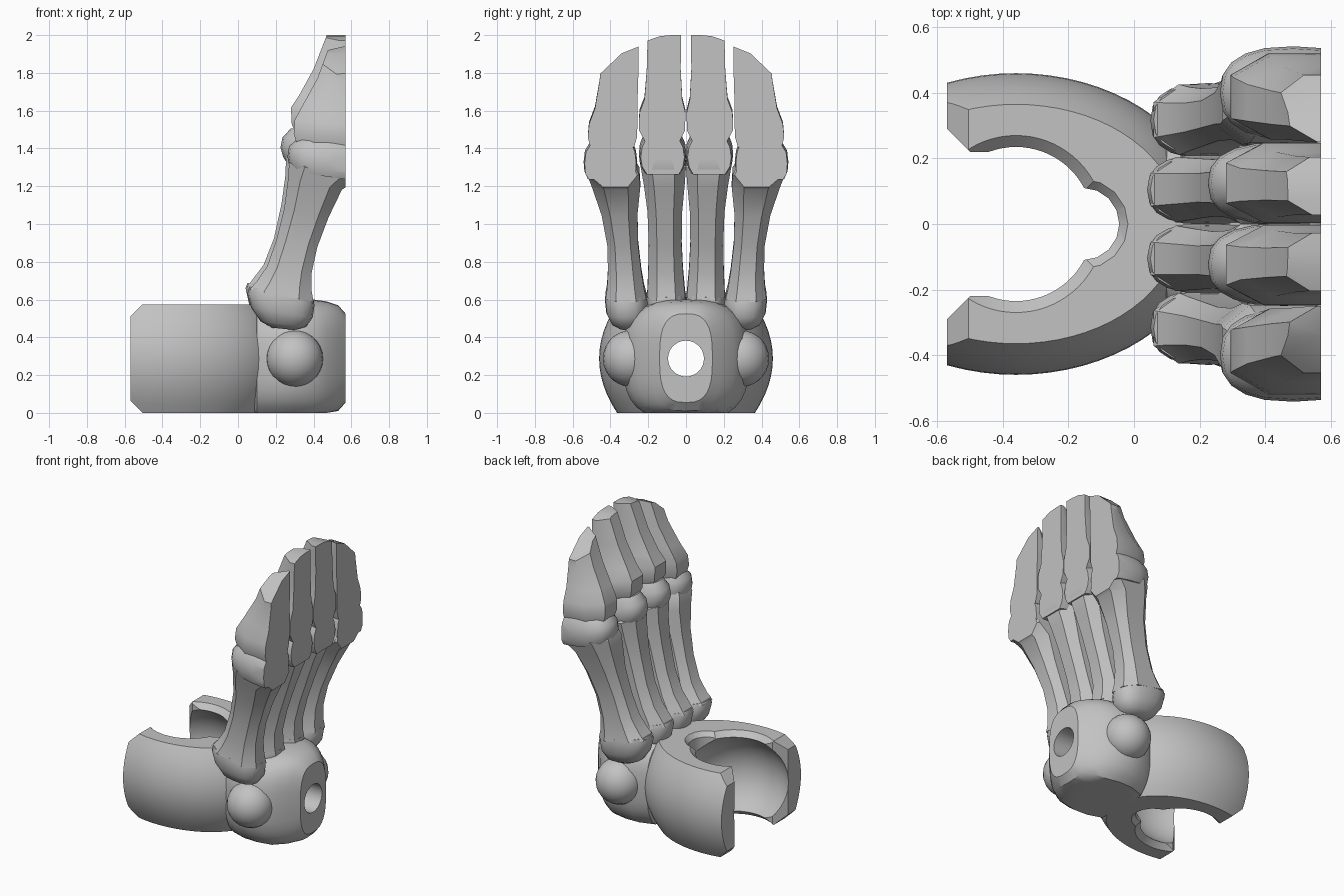
import bpy, bmesh, math
from mathutils import Vector

FRONT = 0.57          # flat cut plane of the toes
MID = 0.2875          # mid height of the heel

bone = bpy.data.materials.new("bone grey")
bone.diffuse_color = (0.54, 0.54, 0.54, 1)


def finish(name, bm, angle=30):
    bmesh.ops.recalc_face_normals(bm, faces=bm.faces[:])
    me = bpy.data.meshes.new(name)
    bm.to_mesh(me)
    bm.free()
    ob = bpy.data.objects.new(name, me)
    bpy.context.collection.objects.link(ob)
    me.materials.append(bone)
    smooth(ob, angle)
    return ob


def smooth(ob, angle=30):
    bpy.ops.object.select_all(action='DESELECT')
    ob.select_set(True)
    bpy.context.view_layer.objects.active = ob
    bpy.ops.object.shade_smooth_by_angle(angle=math.radians(angle))


def loft(rings, closed=False):
    """Skin a list of equal-length point rings; cap the ends unless closed."""
    bm = bmesh.new()
    vs = [[bm.verts.new(p) for p in r] for r in rings]
    n = len(vs[0])
    pairs = list(zip(vs, vs[1:])) + ([(vs[-1], vs[0])] if closed else [])
    for a, b in pairs:
        for i in range(n):
            j = (i + 1) % n
            bm.faces.new((a[i], a[j], b[j], b[i]))
    if not closed:
        bm.faces.new(vs[0])
        bm.faces.new(vs[-1])
    return bm


def slice_off(bm, co, no):
    """Remove everything on the normal side of a plane and cap the cut."""
    geom = bm.verts[:] + bm.edges[:] + bm.faces[:]
    cut = bmesh.ops.bisect_plane(bm, geom=geom, plane_co=co, plane_no=no, clear_outer=True)
    edges = [e for e in cut['geom_cut'] if isinstance(e, bmesh.types.BMEdge)]
    if edges:
        bmesh.ops.contextual_create(bm, geom=edges)


def boolean(ob, cutter, op='DIFFERENCE'):
    m = ob.modifiers.new("cut", 'BOOLEAN')
    m.object, m.operation, m.solver = cutter, op, 'EXACT'
    bpy.ops.object.select_all(action='DESELECT')
    ob.select_set(True)
    bpy.context.view_layer.objects.active = ob
    bpy.ops.object.modifier_apply(modifier=m.name)
    bpy.data.objects.remove(cutter)


def circle(r, n):
    return [(r * math.cos(math.tau * i / n), r * math.sin(math.tau * i / n)) for i in range(n)]


def pin_cutter():
    c = circle(0.095, 32)
    return finish("pin_cutter", loft([[(x, a, MID + b) for a, b in c] for x in (-0.2, 0.8)]))


# Heel clamp: barrel-shaped ring with a ball socket, open at the back
profile = [(0.27, 0.27, 0)]
for i in range(13):
    dz = 0.2525 * (i / 6 - 1)
    r = 0.362 * math.sqrt(1 - (dz / 0.332) ** 2)
    profile.append((r, r, MID + dz))
profile.append((0.27, 0.27, 0.575))
for i in range(13):
    f = 1 - i / 6
    profile.append((0.6 - 0.1 * f * f, 0.46 - 0.095 * f * f, MID + f * MID))
unit = circle(1, 72)
clamp = finish("heel_clamp", loft([[(-0.36 + a * c, b * s, z) for c, s in unit]
                                   for a, b, z in profile], closed=True))
# outer limits with chamfered back corners
side = [(-0.57, 0.065), (-0.495, -0.01), (0.2, -0.01), (0.2, 0.585), (-0.495, 0.585), (-0.57, 0.51)]
boolean(clamp, finish("limits", loft([[(x, y, z) for x, z in side] for y in (-1, 1)])), 'INTERSECT')
# back opening with flared mouth
mouth = [(-0.36, 0.22), (-0.5, 0.22), (-0.7, 0.42)]
mouth += [(x, -y) for x, y in reversed(mouth)]
boolean(clamp, finish("mouth", loft([[(x, y, z) for x, y in mouth] for z in (-0.1, 0.7)])))
# slot in the inner wall, chamfered at both ends
slot = [(1.32, -0.01), (1.0, 0.03), (1.0, 0.545), (1.32, 0.585)]
boolean(clamp, finish("slot", loft([[(-0.155 + k * x, k * y, z) for x, y in circle(0.11, 16)]
                                    for k, z in slot])))
boolean(clamp, pin_cutter())
smooth(clamp)


# Ankle block: rounded lump with a flat front, flat base and a pin hole
def power(v, e):
    return math.copysign(abs(v) ** e, v)


block_rings = []
for x, hy, up, down in [(0.06, 0.2, 0.25, 0.3), (0.1, 0.28, 0.28, 0.33), (0.2, 0.33, 0.305, 0.33),
                        (0.3, 0.335, 0.31, 0.33), (0.4, 0.305, 0.31, 0.33), (0.47, 0.255, 0.3, 0.31),
                        (0.53, 0.19, 0.28, 0.28), (0.57, 0.14, 0.235, 0.235)]:
    block_rings.append([(x, hy * power(c, 0.7),
                         max(0, 0.29 + (up if s > 0 else down) * power(s, 0.7)))
                        for c, s in circle(1, 32)])
block = finish("ankle_block", loft(block_rings))
boolean(block, pin_cutter())
smooth(block)

# Ankle side knobs
for s in (-1, 1):
    bm = bmesh.new()
    bmesh.ops.create_uvsphere(bm, u_segments=24, v_segments=14, radius=0.15)
    bmesh.ops.translate(bm, verts=bm.verts[:], vec=(0.3, s * 0.29, MID))
    finish("ankle_knob", bm)

# Toe bones: rings of (back x, front x, height, centre y, half width, tilt)
INNER = {
    "base_ball": [(0.18, 0.28, 0.455, 0.105, 0.04, -0.1), (0.11, 0.35, 0.48, 0.105, 0.08, -0.12),
                  (0.06, 0.39, 0.54, 0.105, 0.102, -0.18), (0.04, 0.40, 0.62, 0.105, 0.107, -0.22),
                  (0.05, 0.395, 0.65, 0.105, 0.1, -0.22)],
    "long_bone": [(0.05, 0.395, 0.63, 0.105, 0.1, -0.22), (0.08, 0.385, 0.68, 0.106, 0.097, -0.2),
                  (0.135, 0.385, 0.76, 0.108, 0.092, -0.18), (0.19, 0.42, 0.9, 0.11, 0.087, -0.2),
                  (0.23, 0.48, 1.08, 0.112, 0.092, -0.2), (0.25, 0.53, 1.22, 0.115, 0.108, -0.2),
                  (0.255, 0.57, 1.32, 0.12, 0.12, -0.2), (0.29, 0.57, 1.37, 0.12, 0.09, -0.2)],
    "knuckle": [(0.27, 0.63, 1.28, 0.122, 0.10, -0.15), (0.24, 0.67, 1.32, 0.124, 0.12, -0.15),
                (0.225, 0.69, 1.37, 0.124, 0.126, -0.15), (0.235, 0.67, 1.425, 0.124, 0.12, -0.15),
                (0.28, 0.63, 1.48, 0.124, 0.095, -0.15)],
    "toe_tip": [(0.32, 0.70, 1.44, 0.125, 0.09, -0.1), (0.285, 0.78, 1.5, 0.127, 0.122, -0.1),
                (0.28, 0.8, 1.59, 0.125, 0.122, -0.1), (0.325, 0.8, 1.66, 0.12, 0.10, -0.1),
                (0.40, 0.8, 1.81, 0.118, 0.09, -0.05), (0.47, 0.8, 2.0, 0.115, 0.088, 0)],
}
OUTER = {
    "base_ball": [(0.18, 0.30, 0.445, 0.305, 0.045, -0.1), (0.12, 0.36, 0.47, 0.308, 0.085, -0.12),
                  (0.07, 0.395, 0.53, 0.312, 0.11, -0.16), (0.05, 0.405, 0.6, 0.315, 0.115, -0.18),
                  (0.06, 0.40, 0.635, 0.318, 0.107, -0.2)],
    "long_bone": [(0.06, 0.40, 0.62, 0.318, 0.108, -0.2), (0.10, 0.39, 0.67, 0.32, 0.098, -0.18),
                  (0.155, 0.39, 0.76, 0.325, 0.088, -0.15), (0.205, 0.42, 0.9, 0.335, 0.082, -0.2),
                  (0.245, 0.48, 1.06, 0.352, 0.095, -0.2), (0.265, 0.55, 1.21, 0.37, 0.128, -0.2),
                  (0.27, 0.64, 1.28, 0.385, 0.138, -0.2), (0.30, 0.64, 1.34, 0.39, 0.11, -0.2)],
    "knuckle": [(0.285, 0.67, 1.25, 0.395, 0.13, -0.15), (0.27, 0.70, 1.28, 0.40, 0.138, -0.15),
                (0.262, 0.71, 1.33, 0.40, 0.142, -0.12), (0.27, 0.70, 1.39, 0.40, 0.135, -0.1),
                (0.31, 0.67, 1.43, 0.395, 0.115, -0.1)],
    "toe_tip": [(0.31, 0.74, 1.41, 0.39, 0.115, -0.08), (0.295, 0.8, 1.46, 0.39, 0.13, -0.08),
                (0.30, 0.82, 1.53, 0.385, 0.128, -0.08), (0.345, 0.82, 1.61, 0.37, 0.112, -0.1),
                (0.42, 0.82, 1.76, 0.355, 0.102, -0.05), (0.49, 0.82, 1.96, 0.345, 0.095, 0)],
}
OCT = [(1, 0.5), (0.55, 1), (-0.55, 1), (-1, 0.5), (-1, -0.5), (-0.55, -1), (0.55, -1), (1, -0.5)]
ROUND = [(power(c, 0.8), power(s, 0.8)) for c, s in circle(1, 20)]

for label, toe in (("inner", INNER), ("outer", OUTER)):
    for part, rows in toe.items():
        section = ROUND if part in ("base_ball", "knuckle") else OCT
        for s in (-1, 1):
            rings = []
            for x0, x1, z, cy, hy, tilt in rows:
                cx, rx = (x0 + x1) / 2, (x1 - x0) / 2
                rings.append([(cx + rx * u, s * (cy + hy * v), z + tilt * rx * u)
                              for u, v in section])
            bm = loft(rings)
            slice_off(bm, Vector((FRONT, 0, 0)), Vector((1, 0, 0)))
            if part == "toe_tip":
                # sloped tops of the toes
                tops = [(0.25, 1.94, 0.4), (0.36, 1.885, 0.95)] if label == "outer" else \
                    [(0.08, 2.0, 0.1), (0.15, 1.99, 0.35)]
                for y, z, slope in tops:
                    slice_off(bm, Vector((0, s * y, z)), Vector((0, s * slope, 1)).normalized())
            finish(f"{label}_{part}", bm, 30 if section is OCT else 40)
